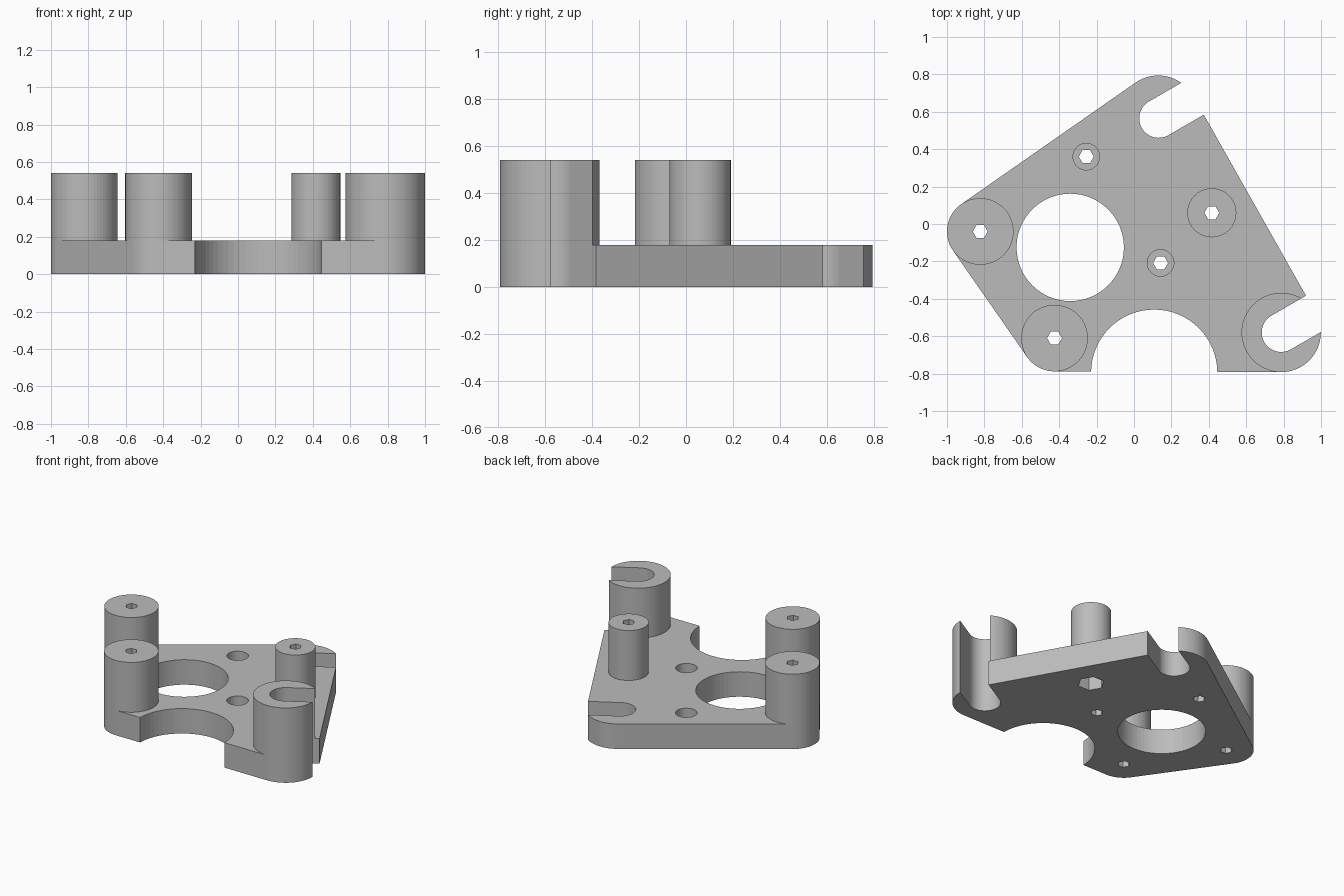
import bpy
import bmesh
from math import sin, cos, pi, radians
from mathutils import Vector
from mathutils.geometry import convex_hull_2d

if "Cube" in bpy.data.objects:
    bpy.data.objects.remove(bpy.data.objects["Cube"], do_unlink=True)

grey = bpy.data.materials.new("plain grey")
grey.use_nodes = True
colour = (0.5, 0.5, 0.5, 1)
grey.diffuse_color = colour
grey.node_tree.nodes["Principled BSDF"].inputs["Base Color"].default_value = colour

PLATE, TOP = 0.18, 0.54


def prism(name, circles, z0, z1, sides=64):
    """Upright solid around the hull of some (x, y, radius) circles."""
    pts = [Vector((x + r * cos(2 * pi * i / sides), y + r * sin(2 * pi * i / sides)))
           for x, y, r in circles for i in range(sides)]
    ring = [pts[i] for i in convex_hull_2d(pts)]
    bm = bmesh.new()
    base = bm.faces.new([bm.verts.new((p.x, p.y, z0)) for p in ring])
    out = bmesh.ops.extrude_face_region(bm, geom=[base], use_keep_orig=True)
    top = [v for v in out["geom"] if isinstance(v, bmesh.types.BMVert)]
    bmesh.ops.translate(bm, verts=top, vec=(0, 0, z1 - z0))
    bmesh.ops.recalc_face_normals(bm, faces=bm.faces)
    mesh = bpy.data.meshes.new(name)
    bm.to_mesh(mesh)
    bm.free()
    mesh.materials.append(grey)
    ob = bpy.data.objects.new(name, mesh)
    bpy.context.collection.objects.link(ob)
    return ob


def combine(body, tool, operation):
    mod = body.modifiers.new(tool.name, "BOOLEAN")
    mod.operation, mod.object, mod.solver = operation, tool, "EXACT"
    bpy.context.view_layer.objects.active = body
    bpy.ops.object.modifier_apply(modifier=mod.name)
    bpy.data.objects.remove(tool, do_unlink=True)


# Corner and inner positions
left_boss = (-0.822, -0.04, 0.178)
front_boss = (-0.425, -0.61, 0.178)
slotted_boss = (0.787, -0.58, 0.212)
back_corner = (0.13, 0.58, 0.214)
small_boss = (0.416, 0.06, 0.131)
bores = [(-0.255, 0.36), (0.142, -0.208)]

# Plate with its standing bosses
plate = prism("mounting_plate", [left_boss, front_boss, slotted_boss, back_corner], 0, PLATE)
for boss in (left_boss, front_boss, slotted_boss, small_boss):
    combine(plate, prism("boss", [boss], PLATE, TOP), "UNION")

# Large round hole and front half-round cutout
for hole in ((-0.341, -0.125, 0.287), (0.108, -0.795, 0.3375)):
    combine(plate, prism("large_cutter", [hole], -1, 1), "DIFFERENCE")

# Open slots running out to the right edge
for x, y in ((0.132, 0.565), (0.787, -0.58)):
    end = (x + cos(radians(30)), y + sin(radians(30)), 0.104)
    combine(plate, prism("slot_cutter", [(x, y, 0.104), end], -1, 1), "DIFFERENCE")

# Six-sided screw holes
for x, y in bores + [left_boss[:2], front_boss[:2], small_boss[:2]]:
    combine(plate, prism("screw_cutter", [(x, y, 0.04)], -1, 1, 6), "DIFFERENCE")

# Round counterbores from above, nut pocket from below
for x, y in bores:
    combine(plate, prism("counterbore_cutter", [(x, y, 0.071)], 0.08, 1, 48), "DIFFERENCE")
nut = (*small_boss[:2], 0.088)
combine(plate, prism("nut_cutter", [nut], -1, 0.1, 6), "DIFFERENCE")

for face in plate.data.polygons:
    face.use_smooth = False
